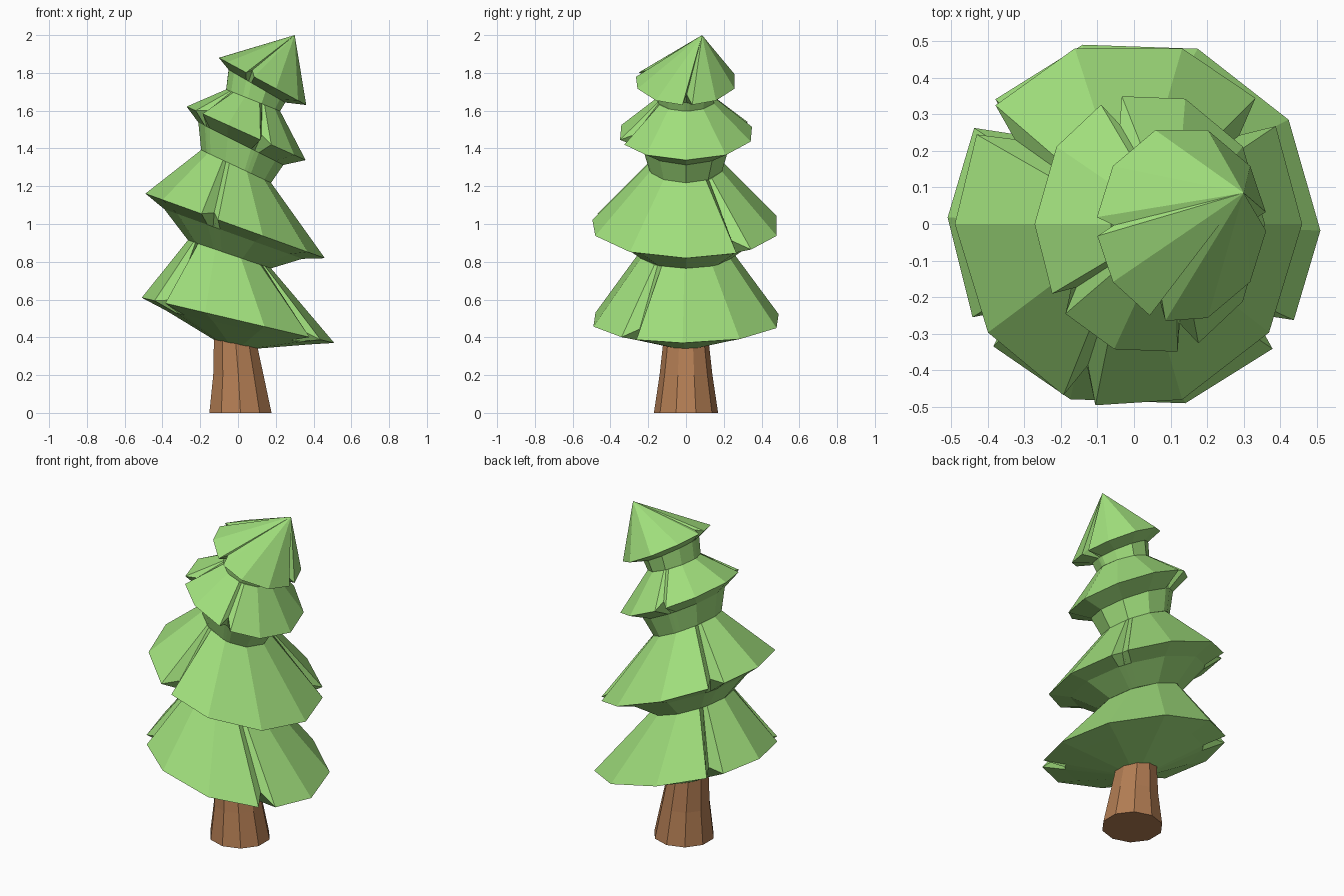
import bpy, bmesh
from math import cos, sin, radians

if "Cube" in bpy.data.objects:
    bpy.data.objects.remove(bpy.data.objects["Cube"])


def material(name, color):
    m = bpy.data.materials.new(name)
    m.diffuse_color = (*color, 1)
    m.use_nodes = True
    m.node_tree.nodes["Principled BSDF"].inputs["Base Color"].default_value = m.diffuse_color
    return m


def loft(name, rings, mat, apex=None):
    """Skin a stack of equal-length rings, closing the ends."""
    bm = bmesh.new()
    loops = [[bm.verts.new(p) for p in r] for r in rings]
    n = len(loops[0])
    for a, b in zip(loops, loops[1:]):
        for i in range(n):
            j = (i + 1) % n
            bm.faces.new((a[i], a[j], b[j], b[i]))
    bm.faces.new(loops[0][::-1])
    if apex:
        tip = bm.verts.new(apex)
        for i in range(n):
            bm.faces.new((loops[-1][i], loops[-1][(i + 1) % n], tip))
    else:
        bm.faces.new(loops[-1])
    bmesh.ops.recalc_face_normals(bm, faces=bm.faces)
    me = bpy.data.meshes.new(name)
    bm.to_mesh(me)
    bm.free()
    me.materials.append(mat)
    ob = bpy.data.objects.new(name, me)
    bpy.context.collection.objects.link(ob)


def ring(spec, angles, notched=False):
    """Tilted oval: centre x, centre z, x radius, y radius, slope along x."""
    cx, cz, rx, ry, slope = spec
    pts = []
    for a, inner in angles:
        k = 0.8 if notched and inner else 1.0
        x, y = k * rx * cos(radians(a)), k * ry * sin(radians(a))
        lift = 0.03 if k < 1 else 0
        pts.append((cx + x, y, cz + slope * x + lift))
    return pts


def tier_angles(phase, folds):
    """Decagon corners; each listed corner becomes a narrow fold."""
    out = []
    for i in range(10):
        a = phase + 36 * i
        if i in folds:
            out += [(a - 4, False), (a + 1, True), (a + 7, False)]
        else:
            out.append((a, False))
    return out


green = material("foliage_green", (0.35, 0.73, 0.20))
brown = material("bark_brown", (0.45, 0.205, 0.087))

# Trunk, flared at the foot
sides = tier_angles(18, ())
loft("trunk", [ring(s, sides) for s in (
    (0.013, 0.0, 0.173, 0.17, 0),
    (0.002, 0.2, 0.14, 0.14, 0),
    (-0.013, 0.38, 0.12, 0.12, -0.2))], brown)

# Necks between the tilted tiers
neck0 = (-0.01, 0.365, 0.12, 0.12, -0.2)
neck1 = (-0.045, 0.84, 0.22, 0.25, -0.34)
neck2 = (-0.01, 1.305, 0.185, 0.20, -0.47)
neck3 = (0.08, 1.655, 0.143, 0.155, -0.40)

# Foliage tiers: phase, folded corners, under rings, skirt edge, upper ring
tiers = [
    ("foliage_bottom", -2, (4, 6, 9), [neck0, (0.0, 0.452, 0.38, 0.39, -0.235)],
     (0.0, 0.49, 0.51, 0.51, -0.235), neck1),
    ("foliage_lower", 0, (1, 4, 7), [neck1, (-0.025, 0.947, 0.365, 0.39, -0.36)],
     (-0.015, 0.99, 0.475, 0.505, -0.36), neck2),
    ("foliage_upper", 0, (3, 6, 8), [neck2, (0.015, 1.425, 0.225, 0.235, -0.5)],
     (0.043, 1.48, 0.315, 0.36, -0.45), neck3),
    ("foliage_top", 0, (0, 5, 7), [neck3, (0.10, 1.73, 0.15, 0.165, -0.58)],
     (0.13, 1.755, 0.232, 0.27, -0.54), None),
]
for name, phase, folds, under, edge, upper in tiers:
    angles = tier_angles(phase, folds)
    rings = [ring(s, angles) for s in under] + [ring(edge, angles, True)]
    if upper:
        rings.append(ring(upper, angles))
    loft(name, rings, green, None if upper else (0.30, 0.085, 2.0))
